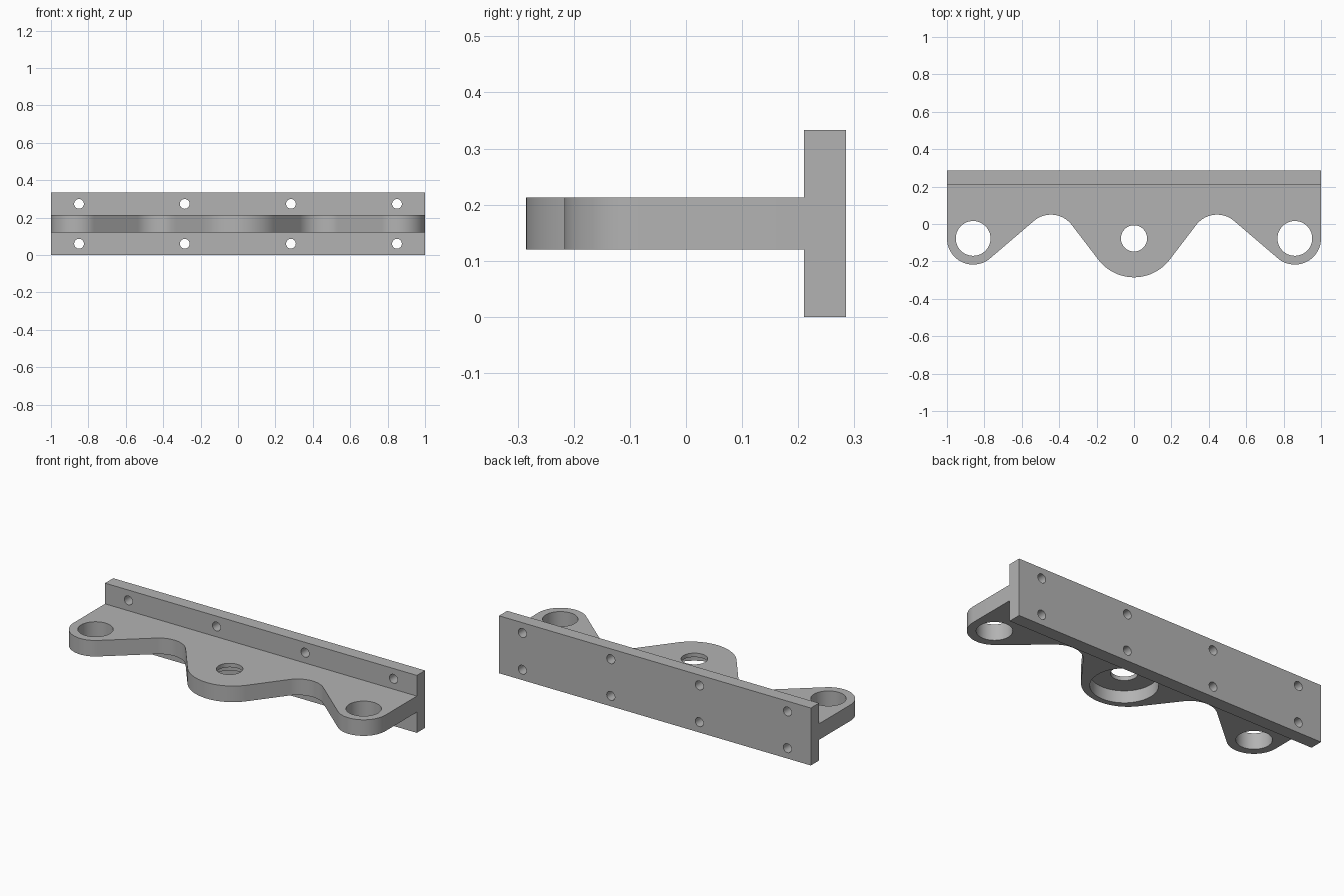
import bpy, bmesh, math
from mathutils import Vector

if "Cube" in bpy.data.objects:
    bpy.data.objects.remove(bpy.data.objects["Cube"])

gray = bpy.data.materials.new("plain gray")
gray.diffuse_color = (0.45, 0.45, 0.45, 1)
gray.use_nodes = True
gray.node_tree.nodes["Principled BSDF"].inputs["Base Color"].default_value = gray.diffuse_color


def prism(name, pts, z0, z1):
    """Solid from a flat outline, extruded from z0 to z1."""
    bm = bmesh.new()
    face = bm.faces.new([bm.verts.new((x, y, z0)) for x, y in pts])
    ext = bmesh.ops.extrude_face_region(bm, geom=[face])
    bmesh.ops.translate(bm, vec=(0, 0, z1 - z0),
                        verts=[v for v in ext["geom"] if isinstance(v, bmesh.types.BMVert)])
    bmesh.ops.recalc_face_normals(bm, faces=bm.faces)
    me = bpy.data.meshes.new(name)
    bm.to_mesh(me)
    bm.free()
    me.materials.append(gray)
    ob = bpy.data.objects.new(name, me)
    bpy.context.collection.objects.link(ob)
    return ob


def arc(c, r, a0, a1, n):
    return [(c[0] + r * math.cos(a0 + (a1 - a0) * i / n),
             c[1] + r * math.sin(a0 + (a1 - a0) * i / n)) for i in range(n + 1)]


def select_only(ob):
    bpy.ops.object.select_all(action='DESELECT')
    ob.select_set(True)
    bpy.context.view_layer.objects.active = ob


def drill(ob, pos, r, depth, axis='Z', sides=48):
    """Cut a round hole centred on pos."""
    rot = (math.pi / 2, 0, 0) if axis == 'Y' else (0, 0, 0)
    bpy.ops.mesh.primitive_cylinder_add(vertices=sides, radius=r, depth=depth,
                                        location=pos, rotation=rot)
    cutter = bpy.context.object
    cutter.name = "hole_cutter"
    cutter.hide_render = True
    cutter.data.materials.append(gray)
    select_only(ob)
    mod = ob.modifiers.new("hole", 'BOOLEAN')
    mod.operation = 'DIFFERENCE'
    mod.solver = 'EXACT'
    mod.object = cutter
    bpy.ops.object.modifier_apply(modifier=mod.name)
    bpy.data.objects.remove(cutter)


# Shelf outline: end lobe, valley and middle lobe joined by tangent lines
end, r_end = Vector((-0.86, -0.077)), 0.14
val, r_val = Vector((-0.444, -0.09)), 0.14
mid, r_mid = Vector((0, -0.045)), 0.24
d1, d2 = val - end, val - mid
t1 = math.atan2(d1.y, d1.x) - math.acos((r_end + r_val) / d1.length)
t2 = math.atan2(d2.y, d2.x) % (2 * math.pi) + math.acos((r_mid + r_val) / d2.length)
half = [(-1, 0.21)]
half += arc(end, r_end, math.pi, t1 + 2 * math.pi, 28)
half += arc(val, r_val, t1 + math.pi, t2 - math.pi, 24)
half += arc(mid, r_mid, t2, 1.5 * math.pi, 20)
outline = half + [(-x, y) for x, y in reversed(half[:-1])]
shelf = prism("shelf", outline, 0.12, 0.213)

# End holes, middle hole and its counterbore from below
for x in (-0.86, 0.86):
    drill(shelf, (x, -0.077, 0.166), 0.093, 0.3, sides=64)
drill(shelf, (0, -0.077, 0.166), 0.07, 0.3, sides=64)
drill(shelf, (0, -0.077, 0.14), 0.175, 0.1, sides=64)

# Wall plate with two rows of screw holes
plate = prism("wall_plate", [(-1, 0.21), (1, 0.21), (1, 0.285), (-1, 0.285)], 0, 0.333)
for x in (-0.85, -0.285, 0.283, 0.85):
    for z in (0.06, 0.273):
        drill(plate, (x, 0.2475, z), 0.026, 0.3, 'Y', 32)

for ob in (shelf, plate):
    select_only(ob)
    bpy.ops.object.shade_smooth_by_angle(angle=math.radians(30))
